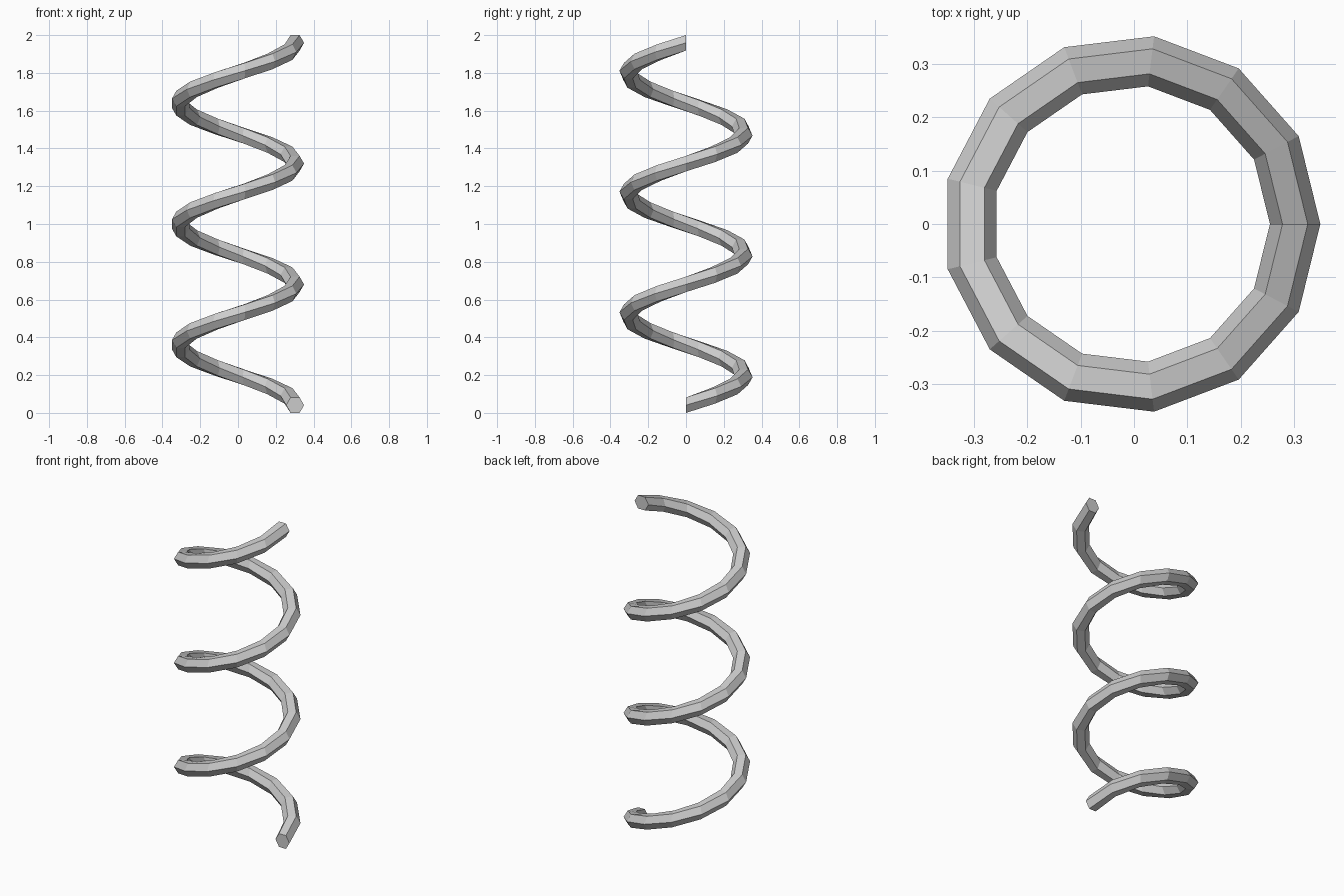
import bpy, bmesh
from math import sin, cos, pi, sqrt

if "Cube" in bpy.data.objects:
    bpy.data.objects.remove(bpy.data.objects["Cube"])

TURNS, STEPS = 3, 13          # turns, segments per turn
RADIUS, WIRE = 0.3075, 0.0473  # coil radius, hexagonal wire radius
HALF = WIRE * sqrt(3) / 2
RISE = 2 - 2 * HALF
SHIFT = -0.0051               # centres the uneven 13-sided outline

# coil spring: upright hexagon section carried along a rising circle
bm = bmesh.new()
rings = []
count = TURNS * STEPS
for i in range(count + 1):
    a = 2 * pi * i / STEPS
    ring = []
    for k in range(6):
        t = k * pi / 3
        r = RADIUS + WIRE * cos(t)
        z = HALF + RISE * i / count + WIRE * sin(t)
        ring.append(bm.verts.new((r * cos(a) + SHIFT, r * sin(a), z)))
    rings.append(ring)

# wire sides
for lo, hi in zip(rings, rings[1:]):
    for k in range(6):
        n = (k + 1) % 6
        bm.faces.new((lo[k], lo[n], hi[n], hi[k]))

# end caps
bm.faces.new(rings[0])
bm.faces.new(rings[-1])
bmesh.ops.recalc_face_normals(bm, faces=bm.faces)

mesh = bpy.data.meshes.new("coil_spring")
bm.to_mesh(mesh)
bm.free()
spring = bpy.data.objects.new("coil_spring", mesh)
bpy.context.collection.objects.link(spring)
